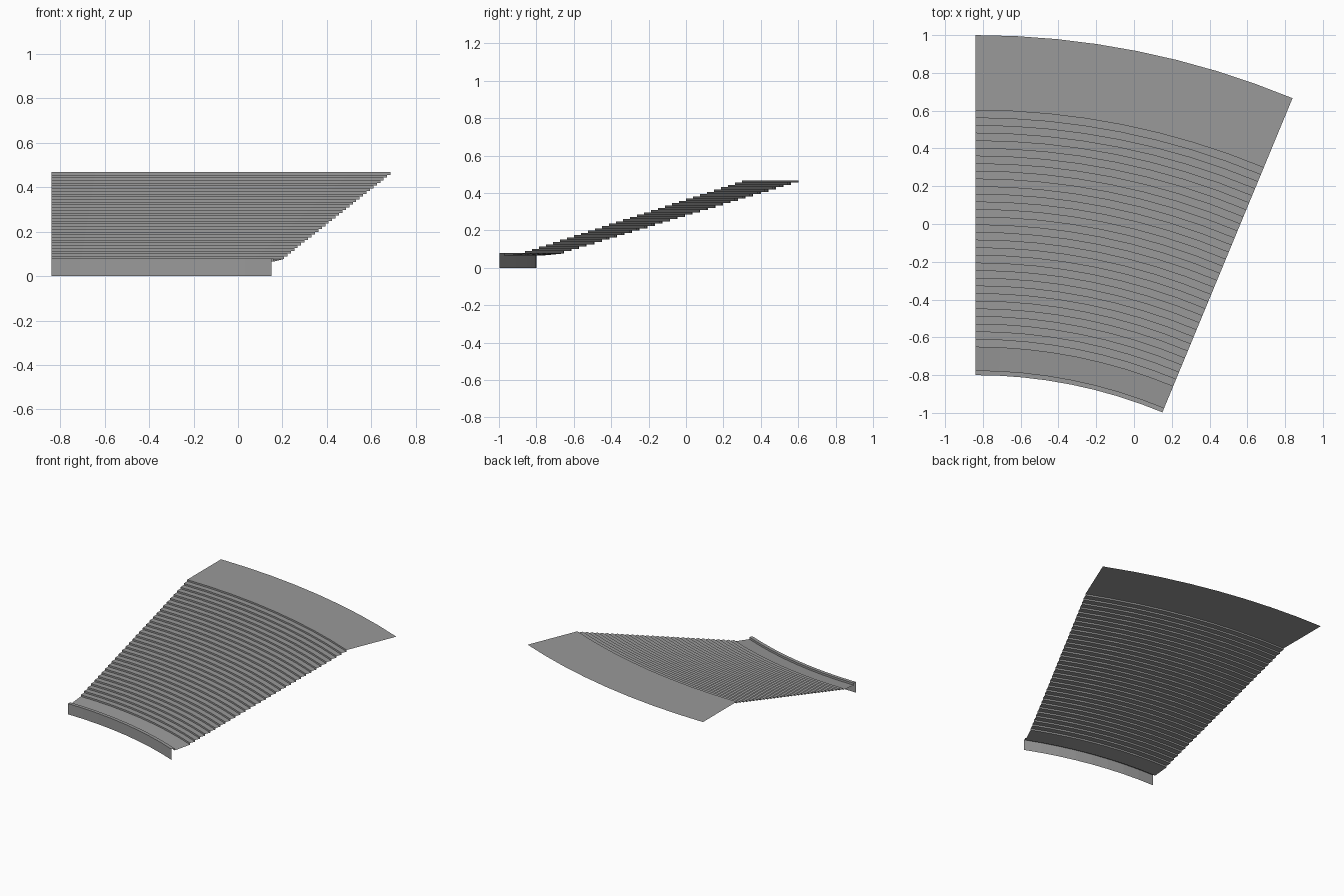
import bpy
from math import sin, cos, radians

if "Cube" in bpy.data.objects:
    bpy.data.objects.remove(bpy.data.objects["Cube"])

# All arcs share one centre; the block spans a 22.5 degree wedge
CX, CY = -0.84, -3.388
SWEEP, SEGS = radians(22.5), 8

concrete = bpy.data.materials.new("dark_concrete")
concrete.diffuse_color = (0.32, 0.32, 0.32, 1)
concrete.use_nodes = True
concrete.node_tree.nodes["Principled BSDF"].inputs["Base Color"].default_value = concrete.diffuse_color


def sweep(name, profile):
    """Revolve an open (radius, z) profile through the wedge as a thin sheet."""
    n = len(profile)
    verts, faces = [], []
    for i in range(SEGS + 1):
        a = SWEEP * i / SEGS
        verts += [(CX + r * sin(a), CY + r * cos(a), z) for r, z in profile]
    for i in range(SEGS):
        for j in range(n - 1):
            k = i * n + j
            faces.append((k, k + n, k + n + 1, k + 1))
    mesh = bpy.data.meshes.new(name)
    mesh.from_pydata(verts, [], faces)
    # Profile runs outwards and upwards: flip so the faces look up and forward
    mesh.flip_normals()
    if mesh.polygons[n - 2].normal.z < -0.5 or mesh.polygons[0].normal.y > 0.5:
        mesh.flip_normals()
    mesh.materials.append(concrete)
    obj = bpy.data.objects.new(name, mesh)
    bpy.context.collection.objects.link(obj)
    return obj


R_FRONT, R_LIP, R_FIRST, R_LAST, R_BACK = 2.588, 2.613, 2.736, 3.99, 4.388
Z_FLOOR, Z_FIRST, Z_LIP, Z_TOP = 0.065, 0.077, 0.08, 0.468
RISERS = 32

# Front wall with a narrow raised lip
sweep("front_parapet", [(R_FRONT, 0), (R_FRONT, Z_LIP), (R_LIP, Z_LIP), (R_LIP, Z_FLOOR)])

# Gently sloping front walkway and the stepped seating rows
steps = [(R_LIP, Z_FLOOR)]
depth = (R_LAST - R_FIRST) / (RISERS - 1)
rise = (Z_TOP - Z_FIRST) / RISERS
for i in range(RISERS):
    r = R_FIRST + i * depth
    steps += [(r, Z_FIRST + i * rise), (r, Z_FIRST + (i + 1) * rise)]
sweep("seating_steps", steps)

# Wide flat deck at the back
sweep("rear_deck", [(R_LAST, Z_TOP), (R_BACK, Z_TOP)])
